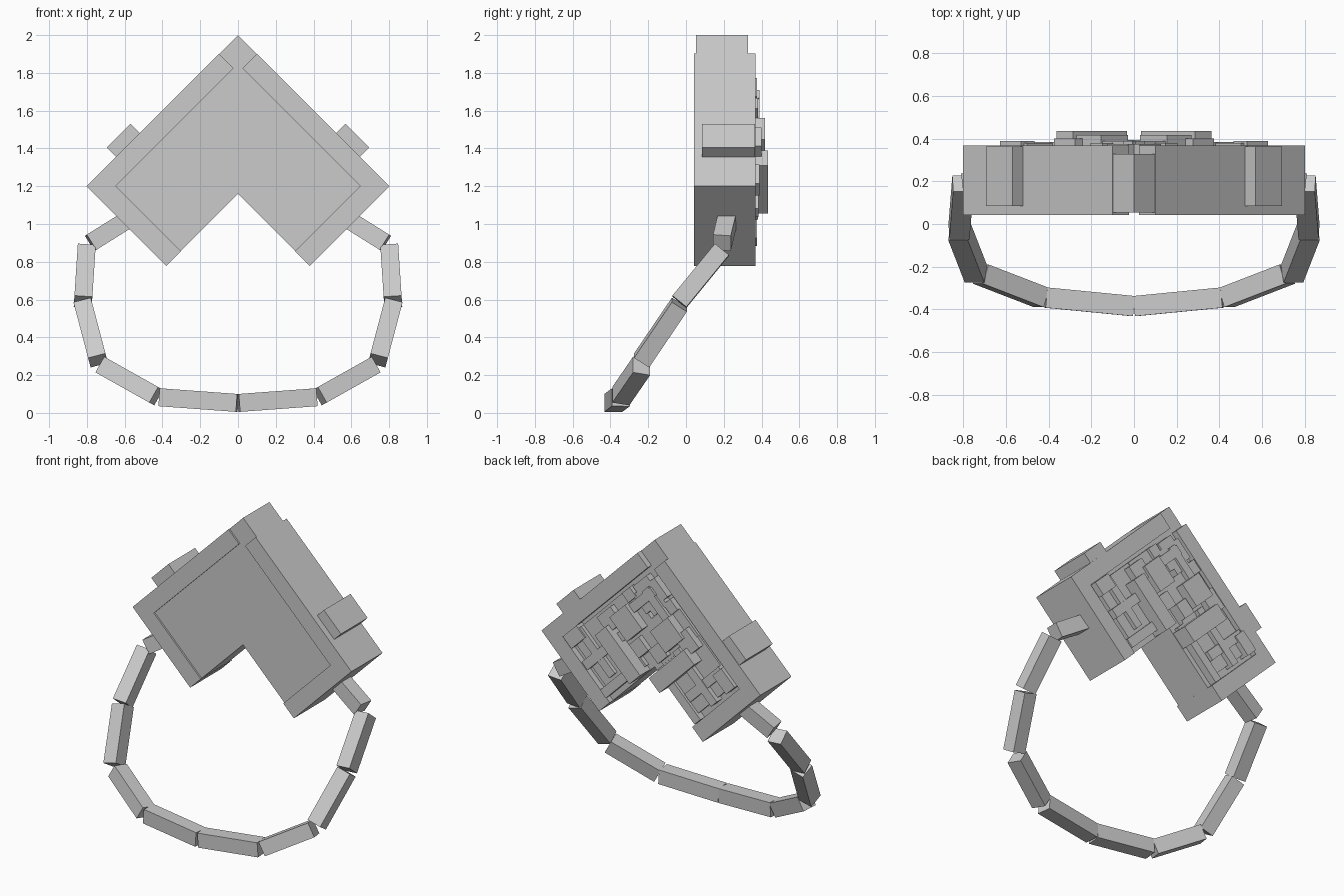
import bpy, bmesh
from mathutils import Vector

if "Cube" in bpy.data.objects:
    bpy.data.objects.remove(bpy.data.objects["Cube"])

R2 = 2 ** 0.5


def make(name, bm, mirror=True):
    bmesh.ops.recalc_face_normals(bm, faces=bm.faces[:])
    me = bpy.data.meshes.new(name)
    bm.to_mesh(me)
    bm.free()
    ob = bpy.data.objects.new(name, me)
    bpy.context.collection.objects.link(ob)
    if mirror:
        m = ob.modifiers.new("mirror", 'MIRROR')
        m.use_mirror_merge = False
    return ob


def add_box(bm, origin, axes):
    # box spanned by three (direction * half size) vectors
    geom = bmesh.ops.create_cube(bm, size=2)
    for v in geom["verts"]:
        c = v.co.copy()
        v.co = origin + axes[0] * c.x + axes[1] * c.y + axes[2] * c.z


def arm_box(bm, s0, s1, t0, t1, y0, y1):
    # s runs from the apex down the arm, t from the outer edge inward
    s, t = (s0 + s1) / 2, (t0 + t1) / 2
    origin = Vector(((s - t) / R2, (y0 + y1) / 2, 2 - (s + t) / R2))
    ds = Vector((1, 0, -1)) / R2 * (s1 - s0) / 2
    dt = Vector((-1, 0, -1)) / R2 * (t1 - t0) / 2
    add_box(bm, origin, (ds, dt, Vector((0, (y1 - y0) / 2, 0))))


def arm_part(name, boxes):
    bm = bmesh.new()
    for b in boxes:
        arm_box(bm, *b)
    return make(name, bm)


# chevron core
bm = bmesh.new()
outline = [(0, 2), (0.8, 1.2), (0.38, 0.78), (0, 1.16), (-0.38, 0.78), (-0.8, 1.2)]
face = bm.faces.new([bm.verts.new((x, 0.053, z)) for x, z in outline])
ext = bmesh.ops.extrude_face_region(bm, geom=[face])
for v in ext["geom"]:
    if isinstance(v, bmesh.types.BMVert):
        v.co.y = 0.328
make("chevron_core", bm, mirror=False)

# raised rim along the outer edge and arm end
arm_part("outer_rim", [(0.14, 1.132, -0.001, 0.108, 0.042, 0.367)])
arm_part("end_rim", [(1.022, 1.132, 0.108, 0.595, 0.042, 0.367)])
# side lugs
arm_part("side_lug", [(0.735, 0.912, -0.07, 0.05, 0.085, 0.364)])

# machinery on the back
B = 0.32
arm_part("back_plates", [
    (0.14, 0.36, 0.18, 0.32, B, 0.375),
    (0.62, 0.98, 0.13, 0.56, B, 0.355),
    (0.36, 0.62, 0.13, 0.50, B, 0.36),
])
arm_part("back_bars", [
    (0.20, 0.52, 0.21, 0.27, B, 0.39),
    (0.60, 1.00, 0.30, 0.36, B, 0.385),
    (0.72, 1.02, 0.50, 0.56, B, 0.375),
    (0.84, 0.90, 0.13, 0.48, B, 0.38),
])
arm_part("back_blocks", [
    (0.635, 0.745, 0.23, 0.59, B, 0.435),
    (0.42, 0.58, 0.20, 0.38, B, 0.418),
    (0.54, 0.68, 0.15, 0.27, B, 0.40),
    (0.86, 1.00, 0.11, 0.20, B, 0.39),
    (0.34, 0.42, 0.13, 0.20, B, 0.38),
    (0.50, 0.60, 0.40, 0.50, B, 0.395),
])

# strap of square links: inner edge in x and z, centre line in y
path = [(0.555, 0.22, 0.985), (0.755, 0.19, 0.86), (0.773, -0.035, 0.585),
        (0.695, -0.235, 0.29), (0.41, -0.345, 0.13), (0, -0.385, 0.10)]
W = 0.0475
bm = bmesh.new()
for a, b in zip(path, path[1:]):
    a, b = Vector(a), Vector(b)
    d = b - a
    u = Vector((0, 1, 0)).cross(d).normalized()
    mid = (a + b) / 2
    if u.dot(mid - Vector((0, mid.y, 0.65))) < 0:
        u = -u
    v = u.cross(d).normalized()
    add_box(bm, mid + u * W, (d / 2, u * W, v * W))
make("strap_links", bm)
